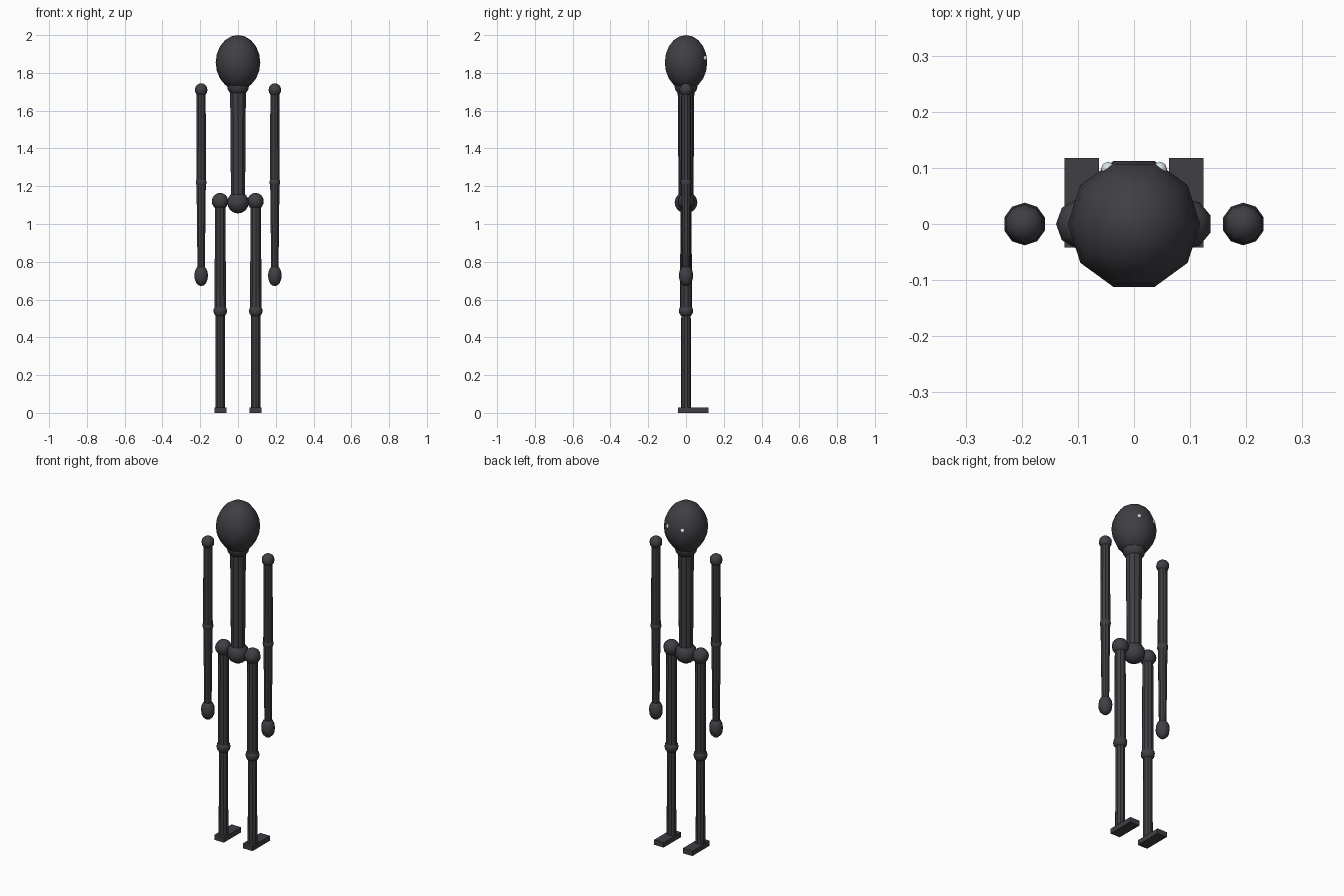
import bpy
import math

if "Cube" in bpy.data.objects:
    bpy.data.objects.remove(bpy.data.objects["Cube"])


def material(name, rgb):
    m = bpy.data.materials.new(name)
    m.diffuse_color = (*rgb, 1)
    m.use_nodes = True
    m.node_tree.nodes["Principled BSDF"].inputs["Base Color"].default_value = m.diffuse_color
    return m


CHARCOAL = material("charcoal", (0.05, 0.05, 0.058))
PALE = material("pale_eye", (0.75, 0.85, 0.88))


def finish(name, mat, angle):
    ob = bpy.context.object
    ob.name = name
    ob.data.materials.append(mat)
    bpy.ops.object.transform_apply(location=False, rotation=True, scale=True)
    if angle:
        bpy.ops.object.shade_smooth_by_angle(angle=math.radians(angle))
    return ob


def ball(name, loc, radii, segments=10, rings=8, mat=CHARCOAL, turn=0.0):
    bpy.ops.mesh.primitive_uv_sphere_add(segments=segments, ring_count=rings,
                                         radius=1, location=loc, rotation=(0, 0, turn))
    bpy.context.object.scale = radii
    return finish(name, mat, 60)


def rod(name, x, z_low, z_high, r_low, r_high, sides=10):
    bpy.ops.mesh.primitive_cone_add(vertices=sides, radius1=r_low, radius2=r_high,
                                    depth=z_high - z_low,
                                    location=(x, 0, (z_low + z_high) / 2))
    return finish(name, CHARCOAL, 30)


# Head, neck, torso and pelvis; a ten-sided head with side corners on the x axis
head = ball("head", (0, 0, 1.855), (0.118, 0.118, 0.145), 10, 10)
if max(v.co.x for v in head.data.vertices) < 0.1175:
    head.rotation_euler.z = math.radians(18)
ball("neck", (0, 0, 1.735), (0.062, 0.062, 0.06))
rod("torso", 0, 1.11, 1.72, 0.039, 0.044)
ball("pelvis", (0, 0, 1.114), (0.06, 0.06, 0.058))

# Paired parts
for side, s in (("left", -1), ("right", 1)):
    ball(side + "_eye", (s * 0.046, 0.098, 1.878), (0.013, 0.013, 0.013), 8, 6, PALE)

    # Arm
    ax = s * 0.195
    ball(side + "_shoulder", (ax, 0, 1.71), (0.035, 0.035, 0.035))
    rod(side + "_upper_arm", ax, 1.22, 1.71, 0.027, 0.025)
    ball(side + "_elbow", (ax, 0, 1.22), (0.03, 0.03, 0.03))
    rod(side + "_forearm", ax, 0.73, 1.22, 0.02, 0.026)
    ball(side + "_hand", (ax, 0, 0.727), (0.038, 0.038, 0.056))

    # Leg
    lx = s * 0.094
    ball(side + "_hip", (lx, 0, 1.12), (0.045, 0.045, 0.045), 9, 8, turn=math.radians(90))
    rod(side + "_thigh", lx, 0.54, 1.12, 0.032, 0.029)
    ball(side + "_knee", (lx, 0, 0.54), (0.038, 0.038, 0.036))
    rod(side + "_shin", lx, 0.015, 0.54, 0.027, 0.025)

    # Foot, toes pointing to +y
    bpy.ops.mesh.primitive_cube_add(size=1, location=(s * 0.093, 0.038, 0.0145))
    bpy.context.object.scale = (0.062, 0.16, 0.029)
    finish(side + "_foot", CHARCOAL, 0)
